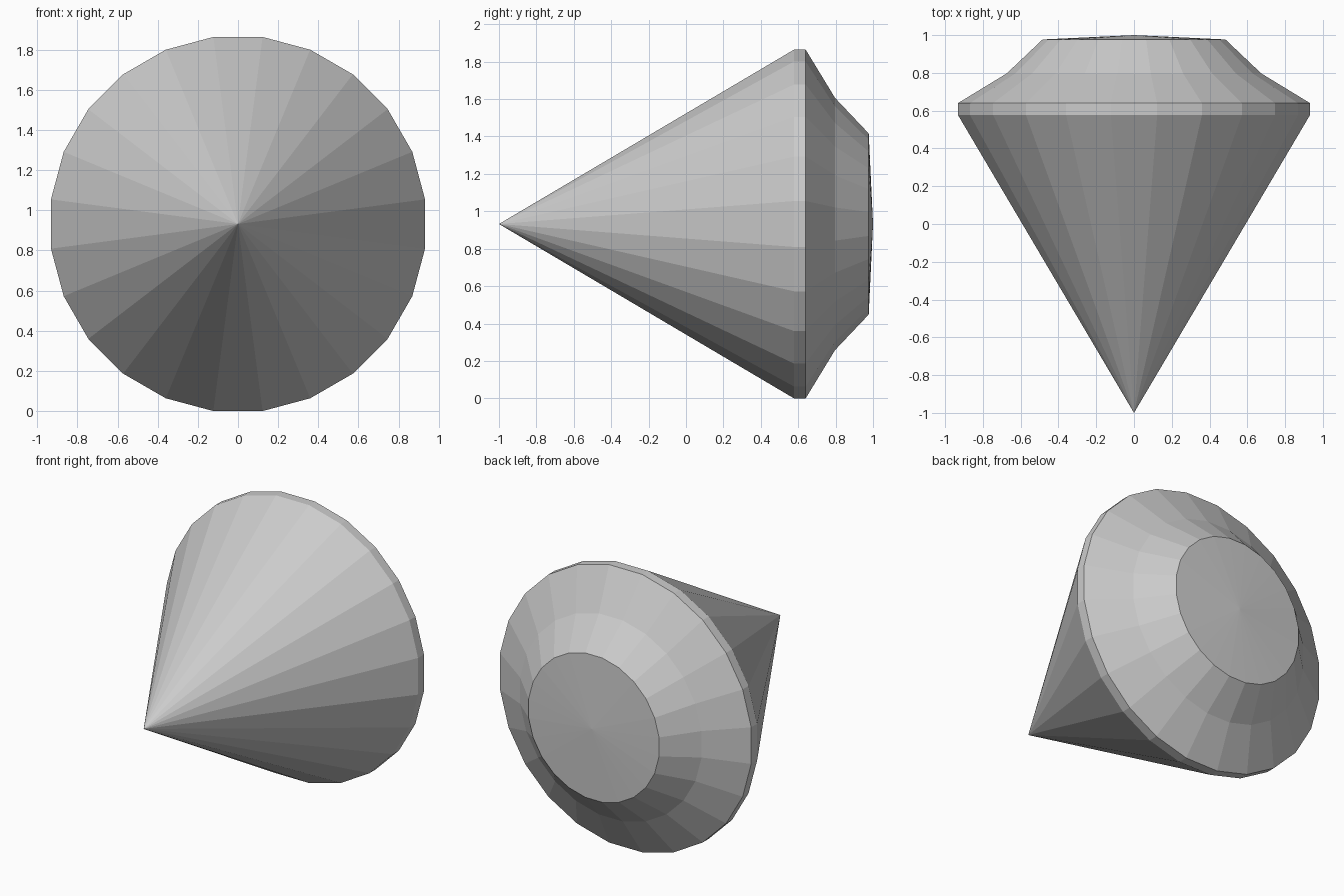
import bpy, bmesh, math

if "Cube" in bpy.data.objects:
    bpy.data.objects.remove(bpy.data.objects["Cube"])

SIDES = 24
HALF = math.pi / SIDES
CENTRE_Z = 0.932                 # flat-to-flat radius, so the gem rests on one flat

# (y, flat-to-flat radius) from the girdle's lower edge to the table's edge
PROFILE = [(0.577, 0.932), (0.640, 0.932), (0.797, 0.674), (0.977, 0.484)]
POINT_Y, TABLE_Y = -1.0, 1.0

bm = bmesh.new()

# Rings of the cut gem around the y axis
rings = []
for y, flat_radius in PROFILE:
    r = flat_radius / math.cos(HALF)
    rings.append([bm.verts.new((r * math.sin(HALF + 2 * HALF * i), y,
                                CENTRE_Z + r * math.cos(HALF + 2 * HALF * i)))
                  for i in range(SIDES)])
point = bm.verts.new((0, POINT_Y, CENTRE_Z))
table = bm.verts.new((0, TABLE_Y, CENTRE_Z))

for i in range(SIDES):
    j = (i + 1) % SIDES
    # Long pointed pavilion
    bm.faces.new((point, rings[0][i], rings[0][j]))
    # Girdle and two crown bands
    for a, b in zip(rings, rings[1:]):
        bm.faces.new((a[i], b[i], b[j], a[j]))
    # Slightly domed table
    bm.faces.new((rings[-1][i], table, rings[-1][j]))

bmesh.ops.recalc_face_normals(bm, faces=bm.faces)
mesh = bpy.data.meshes.new("cut_gem")
bm.to_mesh(mesh)
bm.free()
bpy.context.collection.objects.link(bpy.data.objects.new("cut_gem", mesh))
